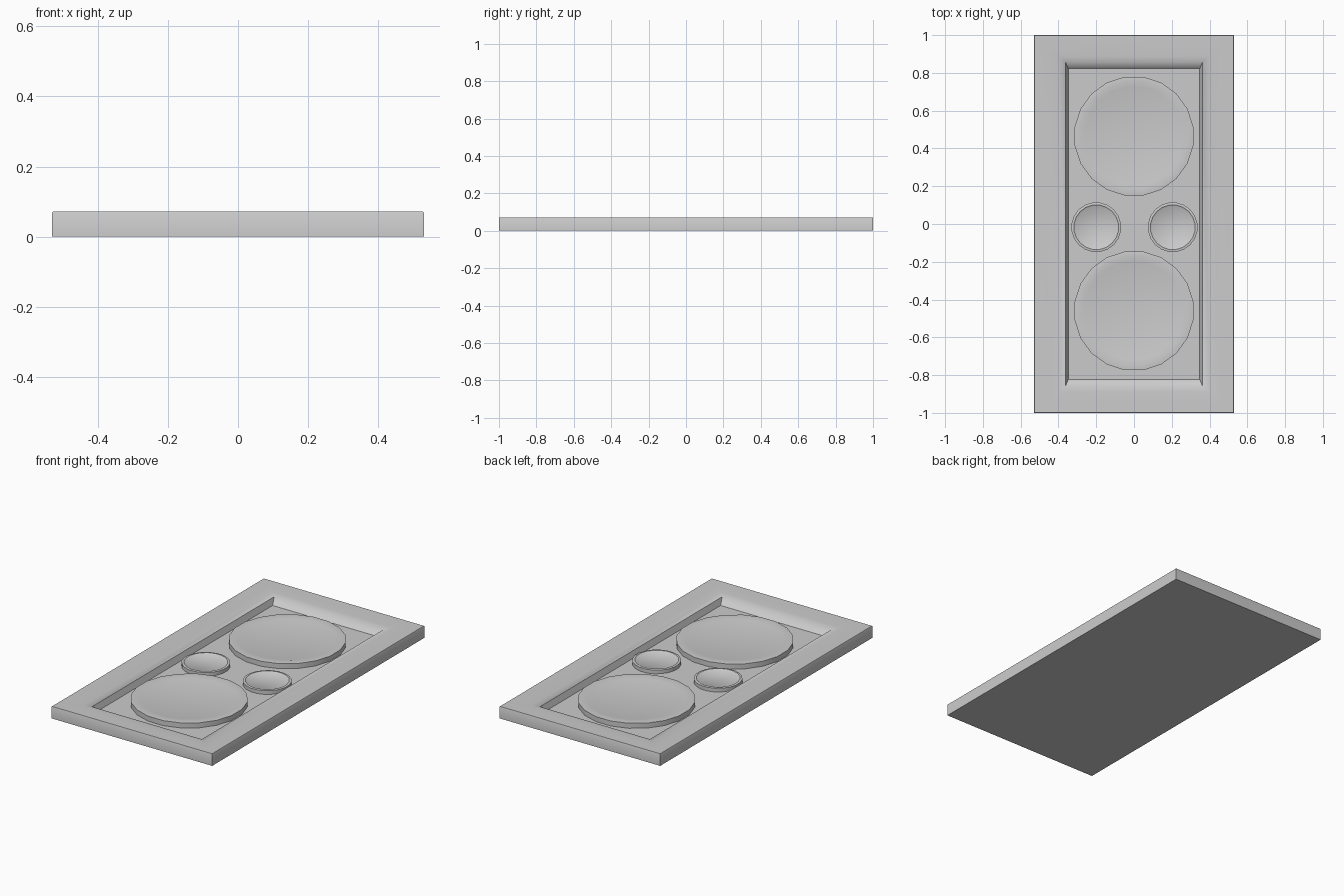
import bpy, bmesh, math

if "Cube" in bpy.data.objects:
    bpy.data.objects.remove(bpy.data.objects["Cube"])


def make_object(name, bm, angle):
    bmesh.ops.recalc_face_normals(bm, faces=bm.faces)
    mesh = bpy.data.meshes.new(name)
    bm.to_mesh(mesh)
    bm.free()
    ob = bpy.data.objects.new(name, mesh)
    bpy.context.collection.objects.link(ob)
    bpy.ops.object.select_all(action='DESELECT')
    ob.select_set(True)
    bpy.context.view_layer.objects.active = ob
    bpy.ops.object.shade_smooth_by_angle(angle=math.radians(angle))
    return ob


def bridge(bm, rings):
    for a, b in zip(rings, rings[1:]):
        n = len(a)
        for i in range(n):
            j = (i + 1) % n
            bm.faces.new((a[i], a[j], b[j], b[i]))


# Frame: mitred rectangular loops, flat base, lip rolling down to the panel
def frame():
    profile = [(.53, 1, 0), (.53, 1, .068), (.528, .998, .071), (.46, .94, .070),
               (.40, .888, .067), (.362, .858, .060), (.348, .823, .025)]
    bm = bmesh.new()
    rings = [[bm.verts.new((sx * x, sy * y, z))
              for sx, sy in ((-1, -1), (1, -1), (1, 1), (-1, 1))]
             for x, y, z in profile]
    bridge(bm, rings)
    bm.faces.new(rings[0])
    make_object("frame", bm, 40)


# Recessed panel
def panel():
    bm = bmesh.new()
    bm.faces.new([bm.verts.new((sx * .348, sy * .823, .025))
                  for sx, sy in ((-1, -1), (1, -1), (1, 1), (-1, 1))])
    make_object("inner_panel", bm, 30)


# Round plate with a raised rim and shallow dished top
def disc(name, cx, cy, profile, sides=20):
    bm = bmesh.new()
    rings = [[bm.verts.new((cx + r * math.cos((i + .5) * math.tau / sides),
                            cy + r * math.sin((i + .5) * math.tau / sides), z))
              for i in range(sides)] for r, z in profile]
    bridge(bm, rings)
    bm.faces.new(rings[-1])
    make_object(name, bm, 40)


frame()
panel()
large = [(.318, .025), (.318, .055), (.288, .058), (.262, .052)]
small = [(.132, .025), (.132, .047), (.119, .049), (.112, .044)]
for label, y in (("rear", .465), ("front", -.46)):
    disc("large_disc_" + label, 0, y, large)
for label, x in (("left", -.2), ("right", .205)):
    disc("small_disc_" + label, x, -.017, small)
